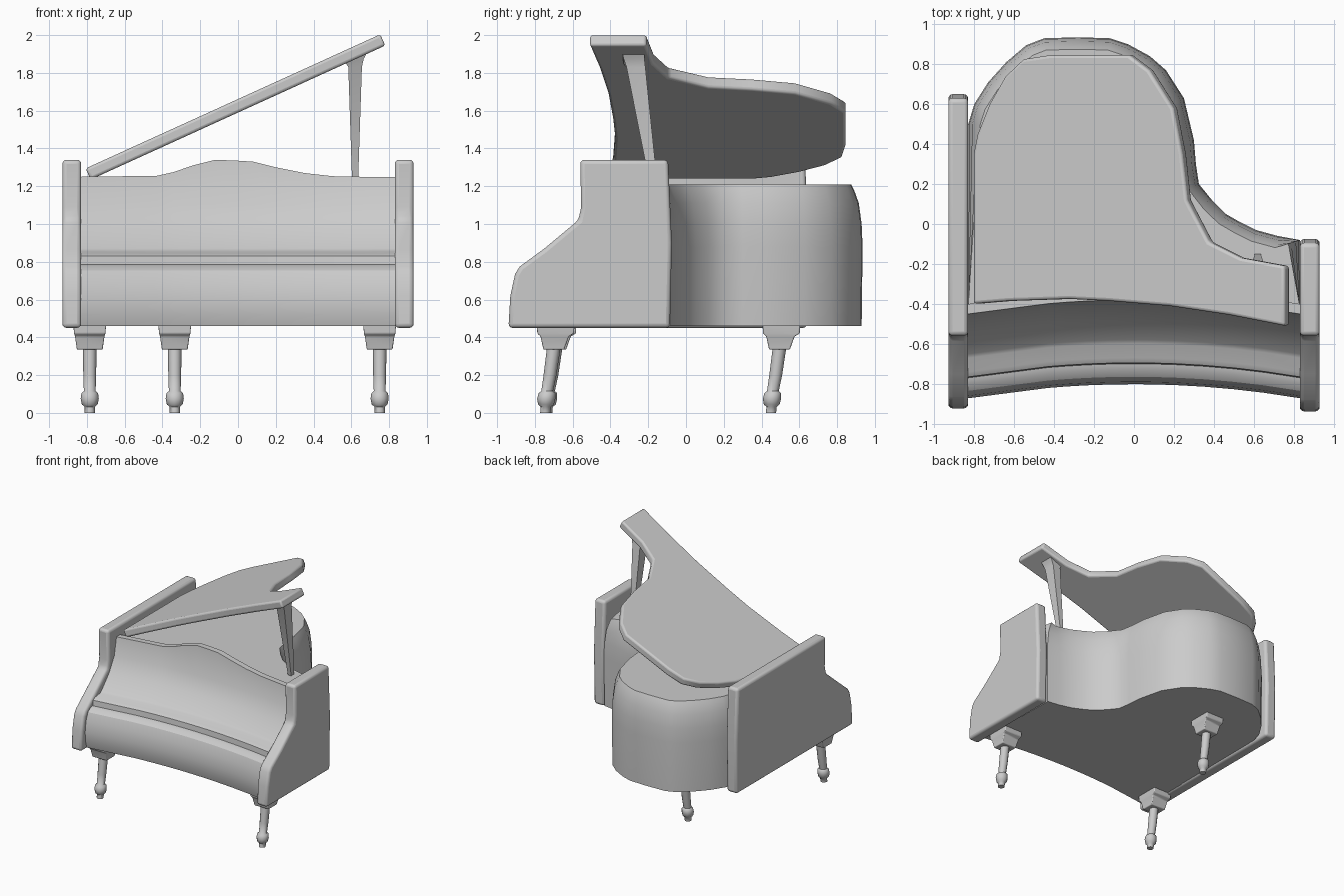
import bpy, bmesh, math
from mathutils import Vector

if "Cube" in bpy.data.objects:
    bpy.data.objects.remove(bpy.data.objects["Cube"])


def loft(name, rings, bevel=0.0, angle=40):
    """Closed solid through a list of equal-length vertex rings."""
    bm = bmesh.new()
    vr = [[bm.verts.new(p) for p in r] for r in rings]
    n = len(rings[0])
    for a, b in zip(vr, vr[1:]):
        for i in range(n):
            j = (i + 1) % n
            bm.faces.new((a[i], a[j], b[j], b[i]))
    bm.faces.new(vr[0][::-1])
    bm.faces.new(vr[-1])
    bmesh.ops.recalc_face_normals(bm, faces=bm.faces)
    me = bpy.data.meshes.new(name)
    bm.to_mesh(me)
    bm.free()
    ob = bpy.data.objects.new(name, me)
    bpy.context.collection.objects.link(ob)
    bpy.ops.object.select_all(action='DESELECT')
    ob.select_set(True)
    bpy.context.view_layer.objects.active = ob
    if bevel:
        m = ob.modifiers.new("Bevel", 'BEVEL')
        m.width, m.segments, m.limit_method = bevel, 3, 'ANGLE'
        m.angle_limit = math.radians(35)
    bpy.ops.object.shade_smooth_by_angle(angle=math.radians(angle))
    return ob


def arc(x):
    """Concave bow of the keyboard front."""
    return 0.07 * (1 - (x / 0.83) ** 2)


# Side panels: shared front outline, different depth
def panel(name, x0, x1, front, back):
    prof = [(front, .45), (front + .01, .62), (front + .035, .735), (front + .06, .775),
            (-.75, .87), (-.57, 1.02), (-.555, 1.09), (-.56, 1.34),
            (back - .02, 1.34), (back, .9), (back - .01, .45)]
    loft(name, [[(x, y, z) for y, z in prof] for x in (x0, x1)], .022)


panel("right_side_panel", .83, .93, -.94, -.075)
panel("left_side_panel", -.93, -.83, -.925, .65)

# Curved case with a top edge that tucks inward
front = [(x, -.41 + arc(x)) for x in (-.83, -.6, -.4, -.2, 0, .2, .4, .6, .83)]
rim = [(.83, -.08), (.72, -.06), (.61, -.03), (.53, .01), (.46, .05), (.39, .12), (.325, .2),
       (.31, .3), (.30, .42), (.25, .63), (.16, .77), (.08, .84), (-.03, .9), (-.12, .93),
       (-.28, .935), (-.45, .93), (-.54, .895), (-.64, .81), (-.73, .71), (-.80, .6), (-.83, .5)]
outline = [Vector(p) for p in front + rim]


def inset(pts, d):
    out = []
    for i, p in enumerate(pts):
        t = (pts[(i + 1) % len(pts)] - pts[i - 1]).normalized()
        keep = i < len(front)
        out.append(p if keep else p + Vector((-t.y, t.x)) * d)
    return out


loft("case", [[(p.x, p.y, z) for p in inset(outline, d)]
              for z, d in ((.46, .005), (.88, 0), (1.0, .005), (1.11, .02), (1.18, .045), (1.21, .06))])

# Keyboard front and music desk: one profile swept along the bow
hump = [(-.84, 0), (-.43, .005), (-.34, .025), (-.24, .06), (-.12, .09), (0, .085), (.08, .08),
        (.2, .05), (.35, .02), (.5, .003), (.65, 0), (.84, 0)]
prof = [(-.40, .46), (-.40, 1.25), (-.45, 1.25), (-.48, 1.1), (-.55, .98), (-.65, .87),
        (-.67, .855), (-.74, .845), (-.765, .83), (-.77, .785), (-.80, .78), (-.835, .755),
        (-.86, .69), (-.872, .6), (-.868, .52), (-.85, .46)]
loft("keyboard_front", [[(x, y + arc(x), z + (h if z == 1.25 else 0)) for y, z in prof]
                        for x, h in hump], 0, 32)

# Raised lid, tilted about its left edge
lid = [(-.78, -.40), (-.78, .35), (-.76, .45), (-.70, .6), (-.62, .74), (-.53, .825), (-.4, .845),
       (0, .845), (.1, .77), (.22, .58), (.265, .35), (.29, .12), (.40, -.09), (.56, -.17),
       (.78, -.21), (.78, -.51), (.5, -.455), (.2, -.41), (-.1, -.385), (-.3, -.375), (-.6, -.385)]
slope = math.atan(.455)
dx, dz = -.065 * math.sin(slope), .065 * math.cos(slope)
loft("lid", [[(x + k * dx, y, 1.235 + (x + .78) * .455 + k * dz) for x, y in lid]
             for k in (0, 1)], .015)

# Lid prop: tapered stick with flared head following the lid slope
rings = []
for y, z, hx, hy, tilt in ((-.17, 1.2, .015, .02, 0), (-.265, 1.83, .036, .05, 0),
                           (-.275, 1.86, .045, .055, .3), (-.28, 1.89, .07, .06, .455)):
    rings.append([(.62 + sx * hx, y + sy * hy, z + sx * hx * tilt)
                  for sx, sy in ((-1, -1), (1, -1), (1, 1), (-1, 1))])
loft("lid_prop", rings)


# Legs: square stepped cap, leaning round shaft, ball and foot
def leg(name, x, y):
    cap = [(0, .47, .087, .10), (0, .42, .083, .097), (-.005, .405, .078, .075), (-.01, .335, .068, .055)]
    loft(name + "_cap", [[(x + sx * hx, y + oy + sy * hy, z)
                          for sx, sy in ((-1, -1), (1, -1), (1, 1), (-1, 1))]
                         for oy, z, hx, hy in cap], .006)
    shaft = [(-.01, .345, .036), (-.03, .2, .034), (-.045, .115, .031), (-.046, .105, .044),
             (-.05, .075, .048), (-.051, .045, .042), (-.052, .032, .027), (-.055, 0, .027)]
    loft(name, [[(x + r * math.cos(a * math.tau / 12), y + oy + r * math.sin(a * math.tau / 12), z)
                 for a in range(12)] for oy, z, r in shaft], 0, 50)


leg("front_left_leg", -.785, -.68)
leg("front_right_leg", .75, -.69)
leg("tail_leg", -.335, .505)
